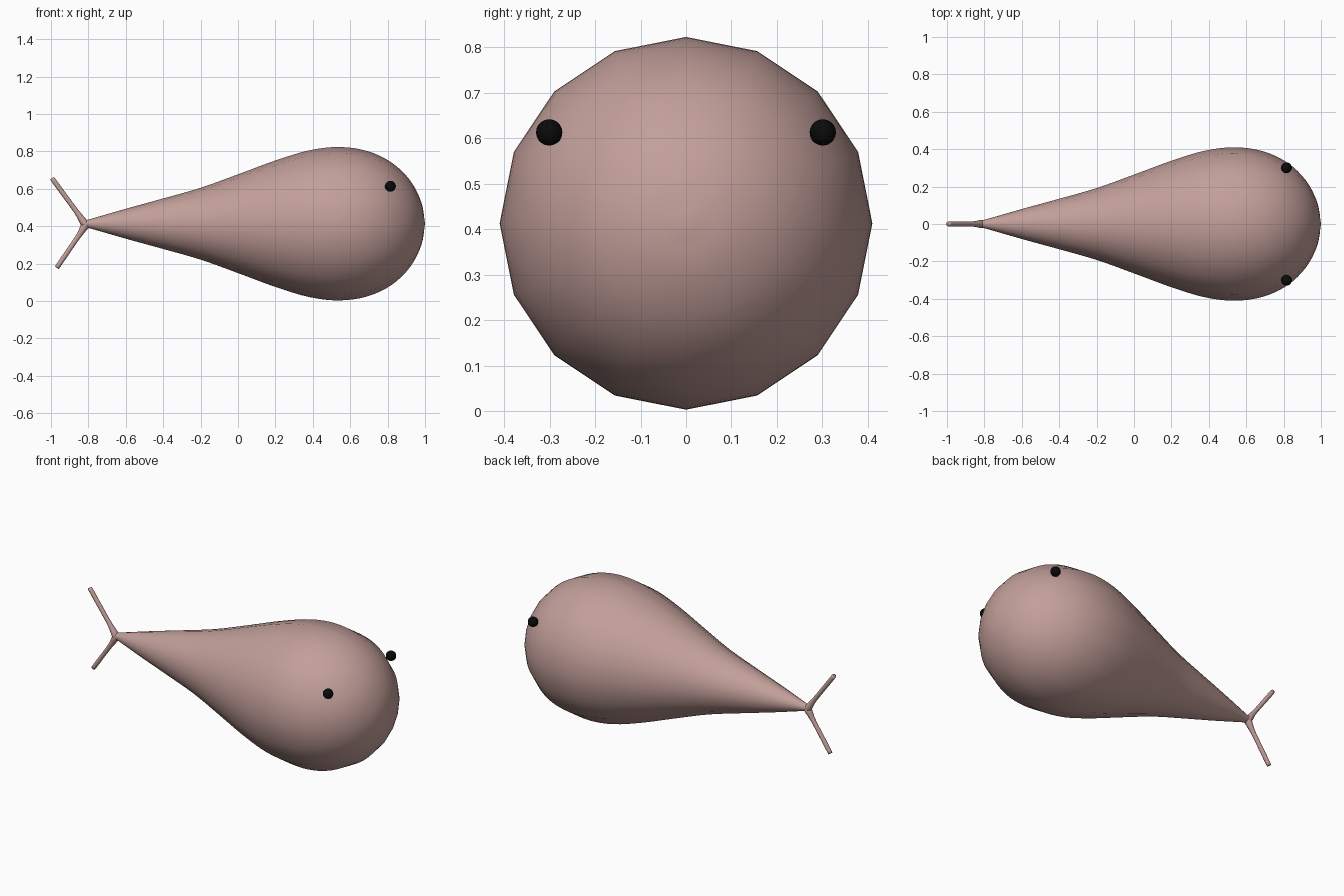
import bpy, bmesh, math
from mathutils import Vector

if "Cube" in bpy.data.objects:
    bpy.data.objects.remove(bpy.data.objects["Cube"], do_unlink=True)

MID = 0.413  # height of the body axis


def material(name, rgb, roughness):
    m = bpy.data.materials.new(name)
    m.use_nodes = True
    m.diffuse_color = (*rgb, 1)
    bsdf = m.node_tree.nodes["Principled BSDF"]
    bsdf.inputs["Base Color"].default_value = (*rgb, 1)
    bsdf.inputs["Roughness"].default_value = roughness
    return m


skin = material("dusty pink", (0.54, 0.345, 0.32), 0.6)
black = material("black", (0.003, 0.003, 0.003), 0.5)


def smooth_points(points, steps):
    """Catmull-Rom curve through (x, z, radius) points."""
    p = [Vector(q) for q in points]
    p = [2 * p[0] - p[1]] + p + [2 * p[-1] - p[-2]]
    out = []
    for a, b, c, d in zip(p, p[1:], p[2:], p[3:]):
        for i in range(steps):
            t = i / steps
            out.append(0.5 * (2 * b + (c - a) * t + (2 * a - 5 * b + 4 * c - d) * t ** 2
                              + (3 * b - a - 3 * c + d) * t ** 3))
    return out + [p[-2]]


def loft(name, points, sides, steps, mat):
    """Round tube along a path in the xz plane, closed to a tip at both ends."""
    path = smooth_points(points, steps)
    bm = bmesh.new()
    rings = []
    for i, q in enumerate(path):
        before, after = path[max(i - 1, 0)], path[min(i + 1, len(path) - 1)]
        along = Vector((after.x - before.x, 0, after.y - before.y)).normalized()
        side = Vector((0, 1, 0))
        up = along.cross(side)
        centre = Vector((q.x, 0, q.y))
        r = max(q.z, 0)
        angles = [2 * math.pi * k / sides for k in range(sides)]
        rings.append([bm.verts.new(centre + r * (math.cos(a) * side + math.sin(a) * up))
                      for a in angles])
    for lo, hi in zip(rings, rings[1:]):
        for k in range(sides):
            n = (k + 1) % sides
            bm.faces.new((lo[k], lo[n], hi[n], hi[k]))
    bmesh.ops.remove_doubles(bm, verts=bm.verts, dist=1e-5)
    bmesh.ops.recalc_face_normals(bm, faces=bm.faces)
    for f in bm.faces:
        f.smooth = True
    mesh = bpy.data.meshes.new(name)
    bm.to_mesh(mesh)
    bm.free()
    mesh.materials.append(mat)
    obj = bpy.data.objects.new(name, mesh)
    bpy.context.collection.objects.link(obj)
    return obj


# Teardrop body: (x, radius) from the tail joint to the nose
profile = [(-0.843, 0), (-0.83, 0.016), (-0.79, 0.025), (-0.6, 0.08), (-0.4, 0.135),
           (-0.2, 0.192), (0, 0.264), (0.2, 0.338), (0.38, 0.392), (0.54, 0.41),
           (0.69, 0.389), (0.82, 0.328), (0.92, 0.232), (0.98, 0.115), (1, 0)]
loft("body", [(x, MID, r) for x, r in profile], 16, 4, skin)

# Forked tail: two thin prongs flaring out of the joint
for name, tip_x, tip_z in (("upper_tail_prong", -0.99, 0.65), ("lower_tail_prong", -0.965, 0.183)):
    root = Vector((-0.812, 0.407))
    tip = Vector((tip_x, tip_z))
    at = lambda t, r: (*root.lerp(tip, t), r)
    start = (-0.775, MID - 0.003, 0.0)
    loft(name, [start, at(0, 0.021), at(0.2, 0.0155), at(0.4, 0.013),
                at(0.97, 0.013), at(1.015, 0.009), at(1.03, 0)], 12, 3, skin)

# Bead eyes
for name, y in (("left_eye", 0.301), ("right_eye", -0.301)):
    bpy.ops.mesh.primitive_uv_sphere_add(segments=16, ring_count=10, radius=0.029,
                                         location=(0.815, y, 0.613))
    eye = bpy.context.object
    eye.name = name
    eye.data.materials.append(black)
    bpy.ops.object.shade_smooth()
